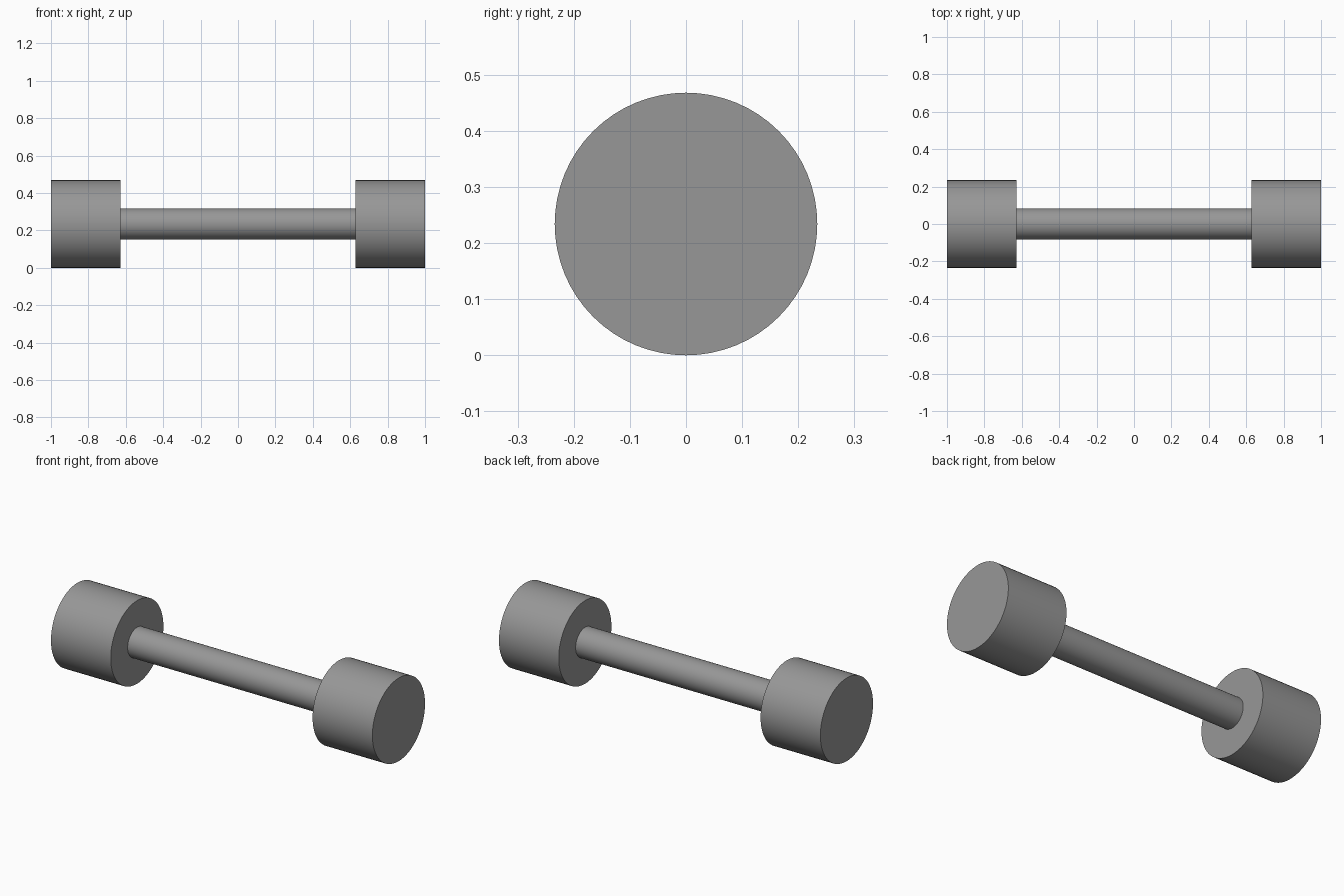
import bpy
import math

cube = bpy.data.objects.get("Cube")
if cube:
    bpy.data.objects.remove(cube, do_unlink=True)

RADIUS = 0.234       # weight radius, also the height of the axis
INNER = 0.628        # inner face of each weight
BAR_RADIUS = 0.084

# Single grey metal
grey = bpy.data.materials.new("grey_metal")
grey.use_nodes = True
colour = (0.31, 0.31, 0.31, 1)
grey.diffuse_color = colour
grey.node_tree.nodes["Principled BSDF"].inputs["Base Color"].default_value = colour


def cylinder_along_x(name, radius, x_min, x_max):
    bpy.ops.mesh.primitive_cylinder_add(
        vertices=64, radius=radius, depth=x_max - x_min,
        location=((x_min + x_max) / 2, 0, RADIUS),
        rotation=(0, math.pi / 2, 0))
    part = bpy.context.object
    part.name = name
    part.data.materials.append(grey)
    bpy.ops.object.shade_smooth_by_angle(angle=math.radians(30))
    return part


# Handle bar, set slightly into the weights
cylinder_along_x("handle_bar", BAR_RADIUS, -INNER - 0.02, INNER + 0.02)

# End weights
cylinder_along_x("left_weight", RADIUS, INNER, 1)
cylinder_along_x("right_weight", RADIUS, -1, -INNER)
